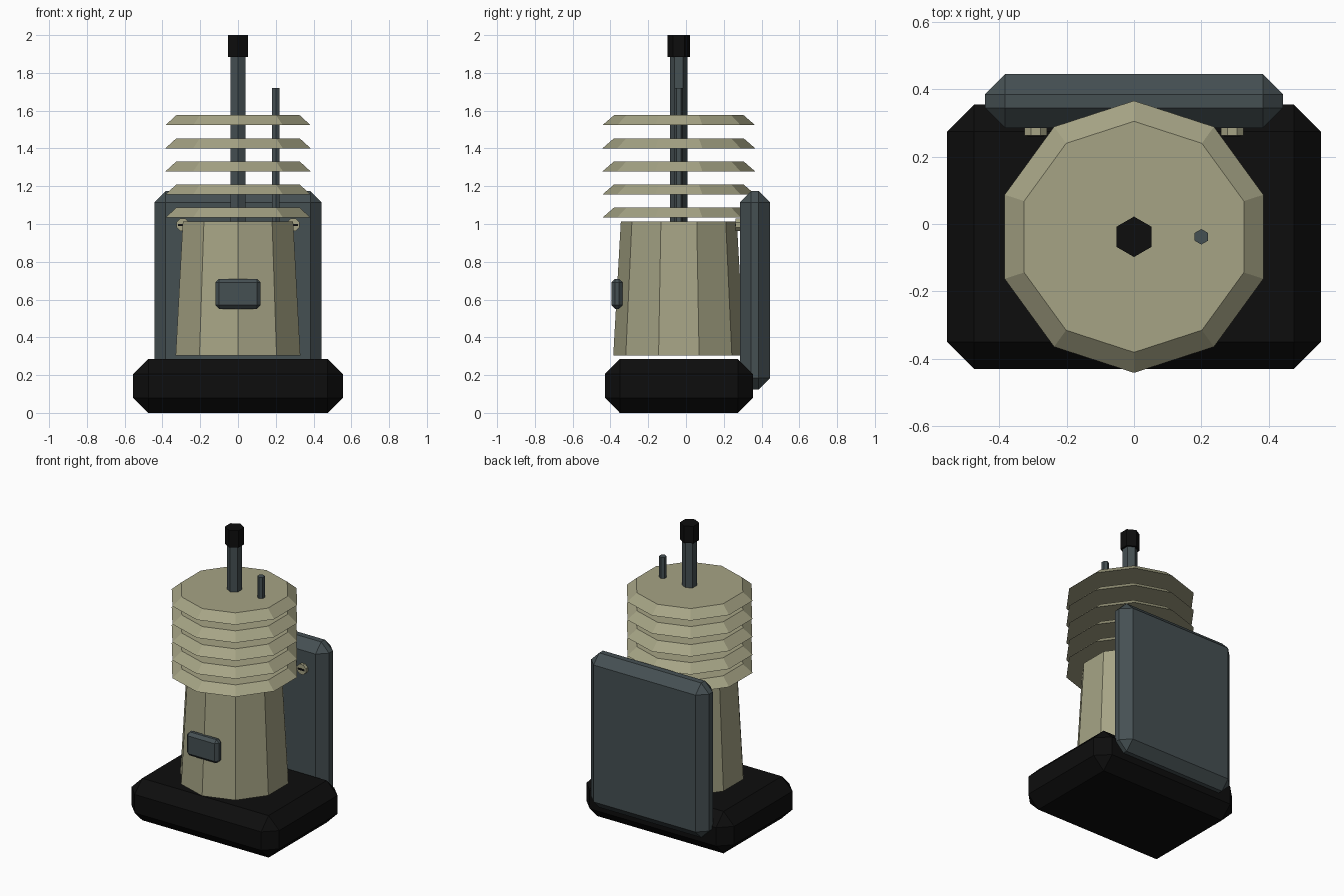
import bpy, bmesh, math
from mathutils import Matrix, Vector

if "Cube" in bpy.data.objects:
    bpy.data.objects.remove(bpy.data.objects["Cube"])


def material(name, rgb):
    m = bpy.data.materials.new(name)
    m.diffuse_color = (*rgb, 1)
    m.use_nodes = True
    m.node_tree.nodes["Principled BSDF"].inputs["Base Color"].default_value = m.diffuse_color
    return m


khaki = material("khaki", (0.38, 0.37, 0.235))
slate = material("slate", (0.060, 0.080, 0.086))
black = material("black", (0.004, 0.004, 0.004))
CY = -0.038  # y of the shared vertical axis


def finish(name, bm, mat):
    bmesh.ops.recalc_face_normals(bm, faces=bm.faces)
    me = bpy.data.meshes.new(name)
    bm.to_mesh(me)
    bm.free()
    me.materials.append(mat)
    ob = bpy.data.objects.new(name, me)
    bpy.context.collection.objects.link(ob)
    return ob


def box(name, lo, hi, mat, bevel=0):
    lo, hi = Vector(lo), Vector(hi)
    bm = bmesh.new()
    bmesh.ops.create_cube(bm, size=1)
    bmesh.ops.scale(bm, vec=hi - lo, verts=bm.verts)
    bmesh.ops.translate(bm, vec=(lo + hi) / 2, verts=bm.verts)
    if bevel:
        bmesh.ops.bevel(bm, geom=bm.edges[:], offset=bevel, segments=1,
                        affect='EDGES')
    return finish(name, bm, mat)


def prism(name, sides, r1, r2, z0, z1, mat, x=0):
    bm = bmesh.new()
    bmesh.ops.create_cone(bm, cap_ends=True, segments=sides, radius1=r1,
                          radius2=r2, depth=z1 - z0,
                          matrix=Matrix.Translation((x, CY, (z0 + z1) / 2)))
    return finish(name, bm, mat)


# base and back panel
box("base", (-0.555, -0.43, 0), (0.555, 0.355, 0.285), black, 0.08)
box("back_panel", (-0.443, 0.285, 0.125), (0.443, 0.445, 1.175), slate, 0.06)

# tapered body with front button
prism("body", 10, 0.347, 0.307, 0.305, 1.013, khaki)
box("front_button", (-0.12, -0.395, 0.55), (0.12, -0.335, 0.71), slate, 0.02)

# stack of cooling fins
for i in range(5):
    z = 1.034 + i * 0.1223
    prism(f"fin_{i + 1}", 10, 0.404, 0.343, z, z + 0.053, khaki)

# poles
prism("main_pole", 6, 0.046, 0.046, 1.0, 1.89, slate)
prism("pole_cap", 6, 0.06, 0.06, 1.885, 2.0, black)
prism("side_rod", 6, 0.023, 0.023, 1.0, 1.72, slate, x=0.2)

# slotted screws on the panel
for side, s in (("left", -1), ("right", 1)):
    bm = bmesh.new()
    bmesh.ops.create_cone(bm, cap_ends=True, segments=8, radius1=0.036,
                          radius2=0.036, depth=0.03,
                          matrix=Matrix.Translation((s * 0.292, 0.278, 0.995))
                          @ Matrix.Rotation(math.pi / 2, 4, 'X')
                          @ Matrix.Rotation(math.pi / 8, 4, 'Z'))
    finish(f"screw_{side}", bm, khaki)
    box(f"screw_slot_{side}", (s * 0.292 - 0.025, 0.26, 0.989),
        (s * 0.292 + 0.025, 0.266, 1.001), black)
